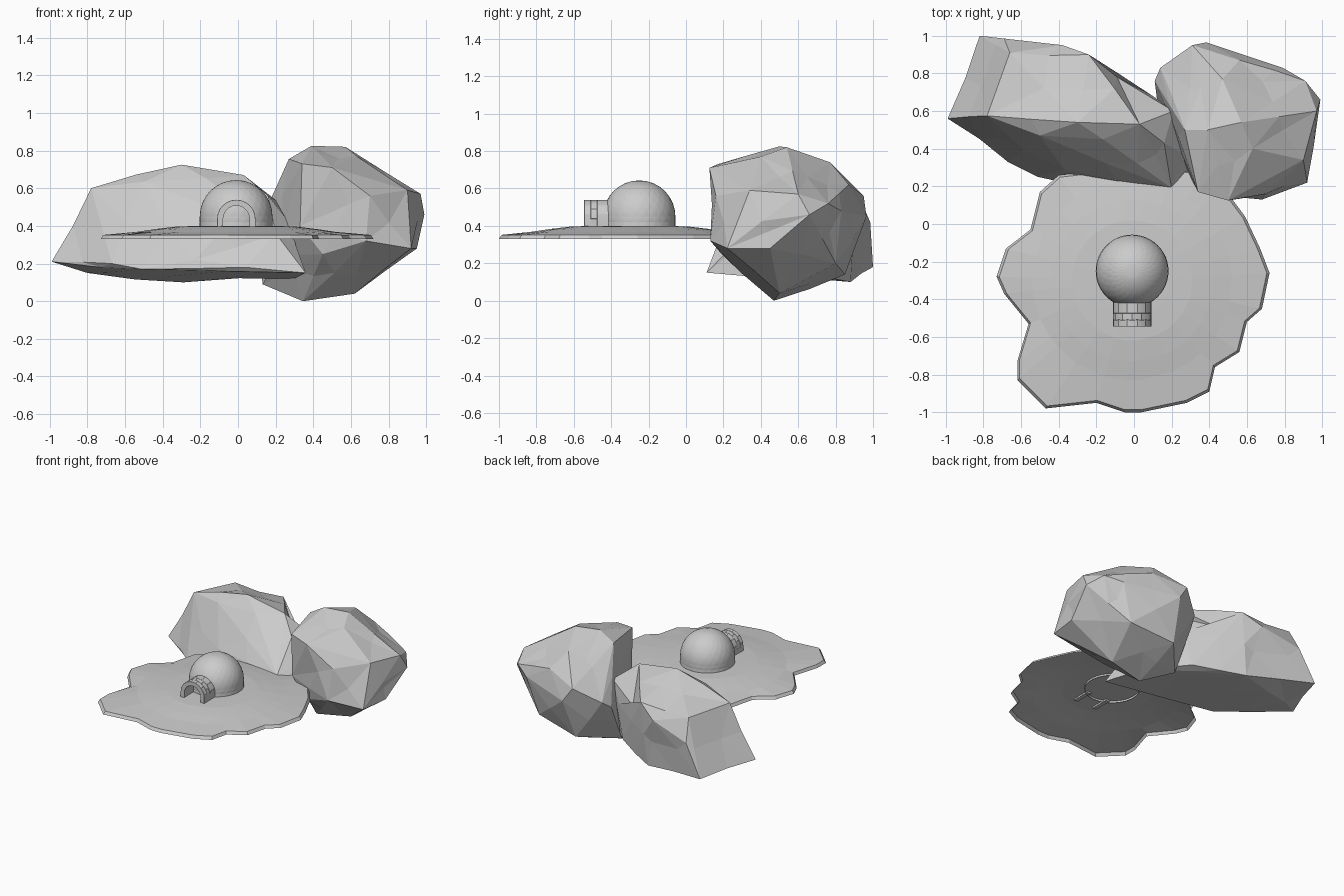
import bpy, bmesh, random
from math import sin, cos, pi, atan2
from mathutils import Vector

if "Cube" in bpy.data.objects:
    bpy.data.objects.remove(bpy.data.objects["Cube"])

random.seed(4)


def finish(bm, name, smooth=None):
    bmesh.ops.recalc_face_normals(bm, faces=bm.faces[:])
    mesh = bpy.data.meshes.new(name)
    bm.to_mesh(mesh)
    bm.free()
    ob = bpy.data.objects.new(name, mesh)
    bpy.context.collection.objects.link(ob)
    if smooth:
        bpy.ops.object.select_all(action='DESELECT')
        ob.select_set(True)
        bpy.context.view_layer.objects.active = ob
        bpy.ops.object.shade_smooth_by_angle(angle=smooth)
    return ob


def boulder(name, points, dents=()):
    # Hull of the corner points; long edges are broken and chipped, dents pulled in
    bm = bmesh.new()
    for p in points:
        bm.verts.new(p)
    bmesh.ops.convex_hull(bm, input=bm.verts[:])
    loose = [v for v in bm.verts if not v.link_faces]
    bmesh.ops.delete(bm, geom=loose, context='VERTS')
    corners = [v.co.copy() for v in bm.verts]
    long_edges = [e for e in bm.edges if e.calc_length() > .36]
    bmesh.ops.subdivide_edges(bm, edges=long_edges, cuts=1)
    bmesh.ops.triangulate(bm, faces=bm.faces[:])
    bmesh.ops.recalc_face_normals(bm, faces=bm.faces[:])
    bm.normal_update()
    mids = [v for v in bm.verts if min((v.co - c).length for c in corners) > 1e-4]
    for v in mids:
        v.co += v.normal * random.uniform(-.018, .012)
    for where, to in dents:
        min(mids, key=lambda v: (v.co - Vector(where)).length).co = to
    return finish(bm, name)


def bridge(bm, a, b):
    n = len(a)
    return [bm.faces.new((a[i], a[(i + 1) % n], b[(i + 1) % n], b[i])) for i in range(n)]


# Snow patch: ragged outline, slanted rim, rings rising to the middle, open below
outline = [(-.56, -.53), (-.69, -.37), (-.73, -.28), (-.68, -.13), (-.55, -.03), (-.5, .17),
           (-.4, .26), (-.22, .28), (-.08, .34), (.08, .34), (.22, .29), (.37, .28), (.47, .2),
           (.59, .04), (.67, -.13), (.72, -.26), (.68, -.45), (.6, -.52), (.56, -.68),
           (.43, -.76), (.4, -.89), (.28, -.95), (.04, -1), (-.05, -1), (-.2, -.95),
           (-.47, -.98), (-.62, -.83), (-.62, -.73)]
cx, cy = -.01, -.3
bm = bmesh.new()
rows = [[bm.verts.new((cx + (x - cx) * k, cy + (y - cy) * k, z)) for x, y in outline]
        for k, z in ((1, .33), (.98, .352))]
for r, z in ((.53, .368), (.43, .383), (.32, .396), (.2, .4)):
    ring = []
    for x, y in outline:
        a = atan2(y - cy, x - cx)
        ring.append(bm.verts.new((cx + r * cos(a), cy + r * sin(a), z)))
    rows.append(ring)
for a, b in zip(rows, rows[1:]):
    bridge(bm, a, b)
bm.faces.new(rows[-1])
finish(bm, "snow_patch")

# Dome: straight wall under a hemisphere, with faint staggered block joints
N, R, dx, dy, dz = 48, .193, -.01, -.25, .45
profile = [(R, .385), (R, .42), (R, dz)]
profile += [(R * cos(t * pi / 16), dz + R * sin(t * pi / 16)) for t in range(1, 8)]
bm = bmesh.new()
rings = [[bm.verts.new((dx + r * cos(2 * pi * i / N), dy + r * sin(2 * pi * i / N), z))
          for i in range(N)] for r, z in profile]
courses = [bridge(bm, a, b) for a, b in zip(rings, rings[1:])]
top = bm.verts.new((dx, dy, dz + R))
for i in range(N):
    bm.faces.new((rings[-1][i], rings[-1][(i + 1) % N], top))
bm.normal_update()
for k, course in enumerate(courses):
    for i in range(0, N, 2):
        block = [course[(i + k) % N], course[(i + k + 1) % N]]
        bmesh.ops.inset_region(bm, faces=block, thickness=.0015, depth=.0003)
finish(bm, "igloo_dome", .6)

# Entrance tunnel: arch section in three courses of blocks
tx, tz = -.009, .437
arc = [(1, 0)] + [(cos(pi * i / 12), sin(pi * i / 12)) for i in range(13)] + [(-1, 0)]


def section(y):
    def pt(r, i):
        c, s = arc[i]
        return bm.verts.new((tx + r * c, y, tz + r * s if 0 < i < 14 else tz - .05))
    return [pt(.101, i) for i in range(15)] + [pt(.07, i) for i in range(14, -1, -1)]


bm = bmesh.new()
secs = [section(y) for y in (-.545, -.51, -.475, -.4)]
tunnel = [bridge(bm, a, b) for a, b in zip(secs, secs[1:])]
for s in (secs[0], secs[-1]):
    for i in range(14):
        bm.faces.new((s[i], s[i + 1], s[28 - i], s[29 - i]))
bmesh.ops.recalc_face_normals(bm, faces=bm.faces[:])
for k, strip in enumerate(tunnel):
    for i in range(k % 2, 13, 2):
        bmesh.ops.inset_region(bm, faces=[strip[i], strip[i + 1]], thickness=.0015, depth=.001)
finish(bm, "igloo_tunnel", .6)

# Long low boulder, back left, with a hollow behind its right shoulder
boulder("left_boulder", [
    (-.99, .56, .21), (-.82, 1, .18), (-.78, .575, .6), (-.69, .985, .42), (-.66, .91, .58),
    (-.73, .4, .18), (-.67, .33, .2), (-.51, .25, .17), (-.5, .47, .635), (-.3, .54, .725),
    (-.38, .95, .5), (-.24, .9, .585), (-.165, .45, .65), (.03, .53, .67), (.1, .68, .4),
    (.21, .6, .53), (.16, .43, .56), (.27, .37, .42), (.2, .19, .36), (.36, .11, .15),
    (.04, .14, .18), (-.23, .2, .22), (-.37, .29, .38), (-.8, .7, .15), (-.29, .88, .1),
    (.3, .45, .12), (.05, .7, .14)],
    [((-.015, .75, .557), (-.09, .78, .47))])

# Tall rounded boulder, back right
boulder("right_boulder", [
    (.11, .76, .4), (.14, .83, .45), (.31, .95, .56), (.385, .965, .45), (.56, .87, .62),
    (.79, .83, .48), (.91, .76, .52), (.99, .66, .46), (.97, .6, .57), (.95, .45, .28),
    (.92, .22, .28), (.9, .34, .59), (.7, .16, .56), (.5, .125, .71), (.68, .13, .32),
    (.34, .17, .73), (.33, .19, .4), (.27, .5, .755), (.39, .5, .825), (.57, .54, .82),
    (.63, .4, .77), (.21, .65, .58), (.13, .6, .09), (.345, .47, .0), (.62, .5, .04),
    (.35, .85, .14), (.7, .8, .2), (.45, .19, .25), (.47, .77, .74)])
